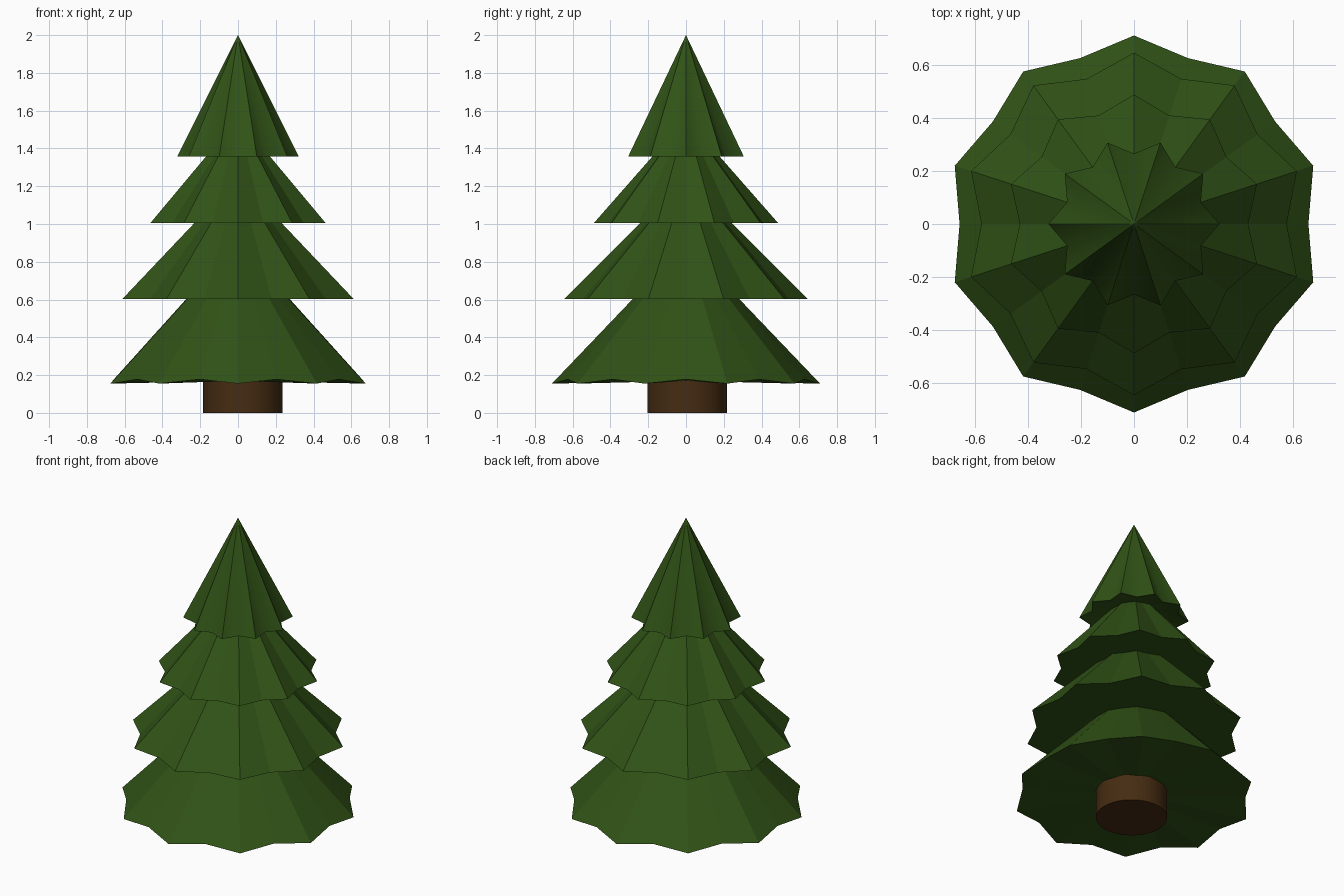
import bpy, bmesh, math

if "Cube" in bpy.data.objects:
    bpy.data.objects.remove(bpy.data.objects["Cube"])


def material(name, color):
    m = bpy.data.materials.new(name)
    m.diffuse_color = color
    m.use_nodes = True
    m.node_tree.nodes["Principled BSDF"].inputs["Base Color"].default_value = m.diffuse_color
    return m


green = material("needles", (0.03, 0.085, 0.008, 1))
brown = material("bark", (0.06, 0.025, 0.006, 1))


def finish(bm, name, mat):
    bmesh.ops.recalc_face_normals(bm, faces=bm.faces[:])
    me = bpy.data.meshes.new(name)
    bm.to_mesh(me)
    bm.free()
    me.materials.append(mat)
    ob = bpy.data.objects.new(name, me)
    bpy.context.collection.objects.link(ob)
    return ob


def tier(name, bottom, top, under_z, start):
    """Ten-pointed skirt: bottom/top = (tip r, notch r, tip z, notch z)."""
    bm = bmesh.new()

    def ring(spec):
        out = []
        for i in range(20):
            a = math.radians(start + 18 * i)
            r, z = spec[i % 2], spec[2 + i % 2]
            out.append(bm.verts.new((r * math.cos(a), r * math.sin(a), z)))
        return out

    low = ring(bottom)
    under = bm.verts.new((0, 0, under_z))
    high = ring(top) if len(top) == 4 else None
    apex = None if high else bm.verts.new((0, 0, top[0]))
    sides = []
    for i in range(20):
        j = (i + 1) % 20
        bm.faces.new((low[j], low[i], under))
        if high:
            sides.append(bm.faces.new((low[i], low[j], high[j], high[i])))
        else:
            sides.append(bm.faces.new((low[i], low[j], apex)))
    if high:
        bm.faces.new(high)
    return finish(bm, name, green)


# Branch skirts, bottom to top
tier("bottom_branches", (0.71, 0.657, 0.155, 0.178), (0.28, 0.272, 0.605, 0.605), 0.17, 18)
tier("lower_middle_branches", (0.645, 0.575, 0.602, 0.602), (0.238, 0.22, 1.01, 1.01), 0.602, 18)
tier("upper_middle_branches", (0.487, 0.43, 1.006, 1.006), (1.56,), 1.006, 18)

# Smooth pointed crown
crown = tier("crown", (0.322, 0.265, 1.357, 1.357), (2.0,), 1.44, 0)
for o in bpy.context.selected_objects:
    o.select_set(False)
crown.select_set(True)
bpy.context.view_layer.objects.active = crown
bpy.ops.object.shade_smooth_by_angle(angle=math.radians(60))
crown.select_set(False)

# Trunk, slightly off centre
bpy.ops.mesh.primitive_cylinder_add(vertices=32, radius=0.21, depth=0.3,
                                    location=(0.025, 0.007, 0.15))
trunk = bpy.context.object
trunk.name = "trunk"
trunk.data.materials.append(brown)
bpy.ops.object.shade_smooth_by_angle(angle=math.radians(40))
